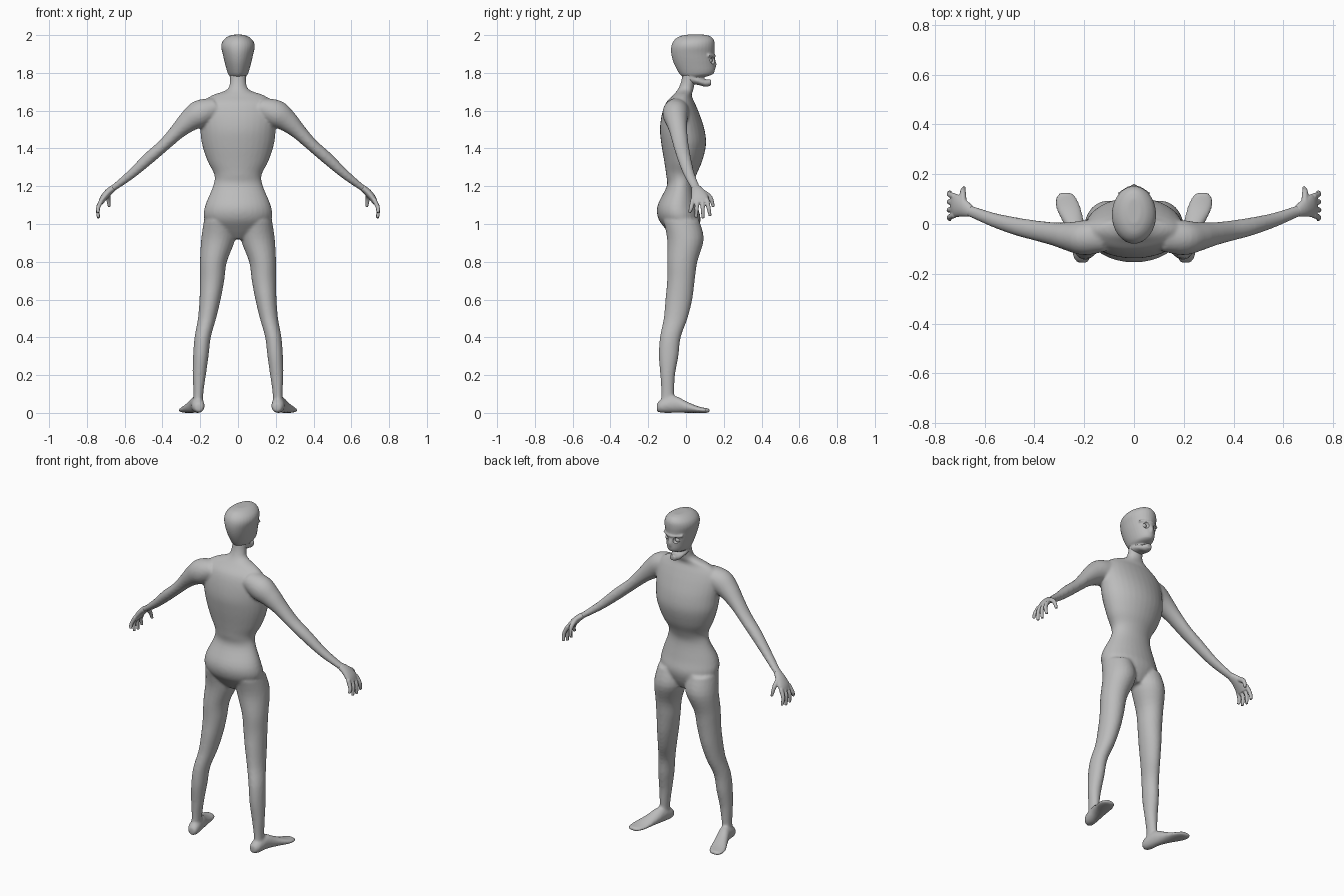
import bpy
import bmesh
import math
from mathutils import Vector

default_cube = bpy.data.objects.get("Cube")
if default_cube:
    bpy.data.objects.remove(default_cube, do_unlink=True)

X_AXIS = Vector((1, 0, 0))
Y_AXIS = Vector((0, 1, 0))
Z_AXIS = Vector((0, 0, 1))

skin = bpy.data.materials.new("plain grey skin")
skin.use_nodes = True
grey = (0.5, 0.5, 0.5, 1)
skin.diffuse_color = grey
skin.node_tree.nodes["Principled BSDF"].inputs["Base Color"].default_value = grey


def resample(rings, steps=4):
    """Catmull-Rom interpolation of ring centres and radii."""
    smooth = []
    last = len(rings) - 1
    for i in range(last):
        a, b, c, d = (rings[max(0, min(last, i + k))] for k in (-1, 0, 1, 2))
        for s in range(steps):
            t = s / steps
            smooth.append([
                q + t / 2 * (r - p + t * (2 * p - 5 * q + 4 * r - w + t * (3 * (q - r) + w - p)))
                for p, q, r, w in zip(a, b, c, d)])
    smooth.append(list(rings[last]))
    return smooth


def loft(bm, rings, side, normal=None, sides=24):
    """Skin elliptical rings (x, y, z, side radius, other radius)."""
    rings = resample(rings)
    centres = [Vector(r[:3]) for r in rings]
    loops = []
    for i, (centre, ring) in enumerate(zip(centres, rings)):
        ahead = centres[min(i + 1, len(centres) - 1)]
        behind = centres[max(i - 1, 0)]
        t = normal or (ahead - behind).normalized()
        u = (side - t * side.dot(t)).normalized()
        v = t.cross(u)
        wide, deep = (max(radius, 0.002) for radius in ring[3:])
        loops.append([])
        for k in range(sides):
            angle = math.tau * k / sides
            point = centre + u * wide * math.cos(angle) + v * deep * math.sin(angle)
            loops[-1].append(bm.verts.new(point))
    for low, high in zip(loops, loops[1:]):
        for k in range(sides):
            n = (k + 1) % sides
            bm.faces.new((low[k], low[n], high[n], high[k]))
    bm.faces.new(loops[0][::-1])
    bm.faces.new(loops[-1])


def mirrored(rings, sign):
    return [(sign * r[0], *r[1:]) for r in rings]


def ball(bm, centre, radius):
    made = bmesh.ops.create_uvsphere(bm, u_segments=20, v_segments=12, radius=radius)
    bmesh.ops.translate(bm, verts=made["verts"], vec=centre)


def finish(bm, name, voxel=None, relax=0):
    """Turn the mesh into an object, fusing overlapping lofts into one skin."""
    bmesh.ops.recalc_face_normals(bm, faces=bm.faces)
    for face in bm.faces:
        face.smooth = True
    mesh = bpy.data.meshes.new(name)
    bm.to_mesh(mesh)
    bm.free()
    mesh.materials.append(skin)
    obj = bpy.data.objects.new(name, mesh)
    bpy.context.collection.objects.link(obj)
    if voxel:
        fuse = obj.modifiers.new("fuse", "REMESH")
        fuse.mode = "VOXEL"
        fuse.voxel_size = voxel
        fuse.use_smooth_shade = True
        blend = obj.modifiers.new("blend", "SMOOTH")
        blend.factor = 0.5
        blend.iterations = relax
    return obj


# Body: torso and neck, as height, depth centre, half width, half depth
torso = [
    (.92, -.01, .05, .05), (.97, -.02, .14, .085), (1.03, -.035, .18, .112),
    (1.1, -.045, .173, .105), (1.2, -.03, .132, .072), (1.26, -.025, .125, .08),
    (1.33, -.015, .16, .1), (1.42, -.012, .19, .118), (1.5, -.02, .2, .118),
    (1.58, -.028, .205, .1), (1.64, -.03, .19, .077), (1.68, -.02, .14, .05),
    (1.71, -.003, .06, .042), (1.75, .01, .043, .037), (1.8, .02, .043, .038)]

leg = [
    (.1, -.025, 1.02, .08, .095), (.105, -.003, .92, .09, .097),
    (.13, -.02, .8, .071, .08), (.137, -.027, .7, .064, .073),
    (.148, -.038, .6, .056, .071), (.164, -.055, .5, .048, .063),
    (.187, -.083, .4, .043, .055), (.197, -.092, .3, .041, .052),
    (.205, -.097, .2, .035, .039), (.21, -.097, .1, .026, .034),
    (.212, -.1, .03, .028, .036)]

foot = [
    (.207, -.155, .028, .02, .02), (.21, -.13, .036, .034, .036),
    (.22, -.06, .045, .036, .045), (.24, 0, .031, .042, .031),
    (.262, .06, .018, .05, .018), (.272, .105, .013, .042, .013),
    (.276, .127, .012, .022, .011)]

arm = [
    (.12, -.045, 1.615, .065, .055), (.2, -.055, 1.585, .07, .072),
    (.26, -.05, 1.545, .058, .058), (.32, -.04, 1.49, .047, .042),
    (.39, -.027, 1.42, .041, .033), (.47, -.01, 1.35, .036, .032),
    (.56, .015, 1.268, .029, .025), (.64, .045, 1.205, .024, .018),
    (.68, .06, 1.178, .024, .016)]

bm = bmesh.new()
loft(bm, [(0, y, z, w, d) for z, y, w, d in torso], X_AXIS, Z_AXIS, 32)
for sign in (1, -1):
    loft(bm, mirrored(leg, sign), X_AXIS, Z_AXIS)
    loft(bm, mirrored(foot, sign), X_AXIS, Y_AXIS)
    loft(bm, mirrored(arm, sign), Y_AXIS)
finish(bm, "body", voxel=.008, relax=5)

# Hands: flat palm, four curled fingers and a thumb
palm = [
    (.655, .05, 1.195, .023, .016), (.685, .064, 1.17, .036, .019),
    (.712, .073, 1.138, .046, .018), (.728, .075, 1.11, .044, .013)]
thumb = [
    (.685, .085, 1.17, .016, .014), (.687, .128, 1.14, .013, .012),
    (.682, .145, 1.09, .008, .007)]
fingers = [(.036, .018, 1.06), (.061, .053, 1.034), (.087, .09, 1.03), (.111, .128, 1.042)]

for sign, name in ((1, "left_hand"), (-1, "right_hand")):
    bm = bmesh.new()
    loft(bm, mirrored(palm, sign), Y_AXIS)
    loft(bm, mirrored(thumb, sign), Y_AXIS, sides=12)
    for base, tip, low in fingers:
        finger = [
            (.72, base, 1.13, .012, .012),
            (.741, (base + tip) / 2, 1.085, .011, .011),
            (.739, tip, low, .008, .008)]
        loft(bm, mirrored(finger, sign), Y_AXIS, sides=12)
    finish(bm, name, voxel=.004, relax=2)

# Head: skull, dropped lower jaw, nose and brow
skull = [
    (1.775, .035, .035, .045), (1.795, .055, .053, .09), (1.85, .045, .069, .109),
    (1.9, .036, .081, .114), (1.94, .037, .089, .115), (1.97, .042, .08, .107),
    (1.992, .047, .055, .085), (2.002, .052, .026, .05)]
jaw = [
    (0, .02, 1.775, .043, .035), (0, .065, 1.758, .041, .022),
    (0, .105, 1.746, .031, .02), (0, .133, 1.75, .018, .016)]
nose = [(0, .145, 1.875, .008, .008), (0, .149, 1.85, .011, .012), (0, .148, 1.828, .013, .01)]
brow = [(-.06, .115, 1.892, .012, .008), (0, .146, 1.89, .012, .009), (.06, .115, 1.892, .012, .008)]

bm = bmesh.new()
loft(bm, [(0, y, z, w, d) for z, y, w, d in skull], X_AXIS, Z_AXIS, 32)
loft(bm, jaw, X_AXIS, Y_AXIS)
loft(bm, nose, X_AXIS, Z_AXIS, 12)
loft(bm, brow, Y_AXIS, sides=12)
head = finish(bm, "head", voxel=.005, relax=3)

# Eye sockets cut into the skull, with an eyeball in each
bm = bmesh.new()
for sign in (1, -1):
    ball(bm, Vector((sign * .034, .146, 1.866)), .019)
cutter = finish(bm, "eye_socket_cutter")
cutter.hide_render = True
cutter.hide_set(True)
sockets = head.modifiers.new("sockets", "BOOLEAN")
sockets.operation = "DIFFERENCE"
sockets.solver = "EXACT"
sockets.object = cutter

for sign, name in ((1, "left_eye"), (-1, "right_eye")):
    bm = bmesh.new()
    ball(bm, Vector((sign * .034, .126, 1.866)), .014)
    finish(bm, name)
